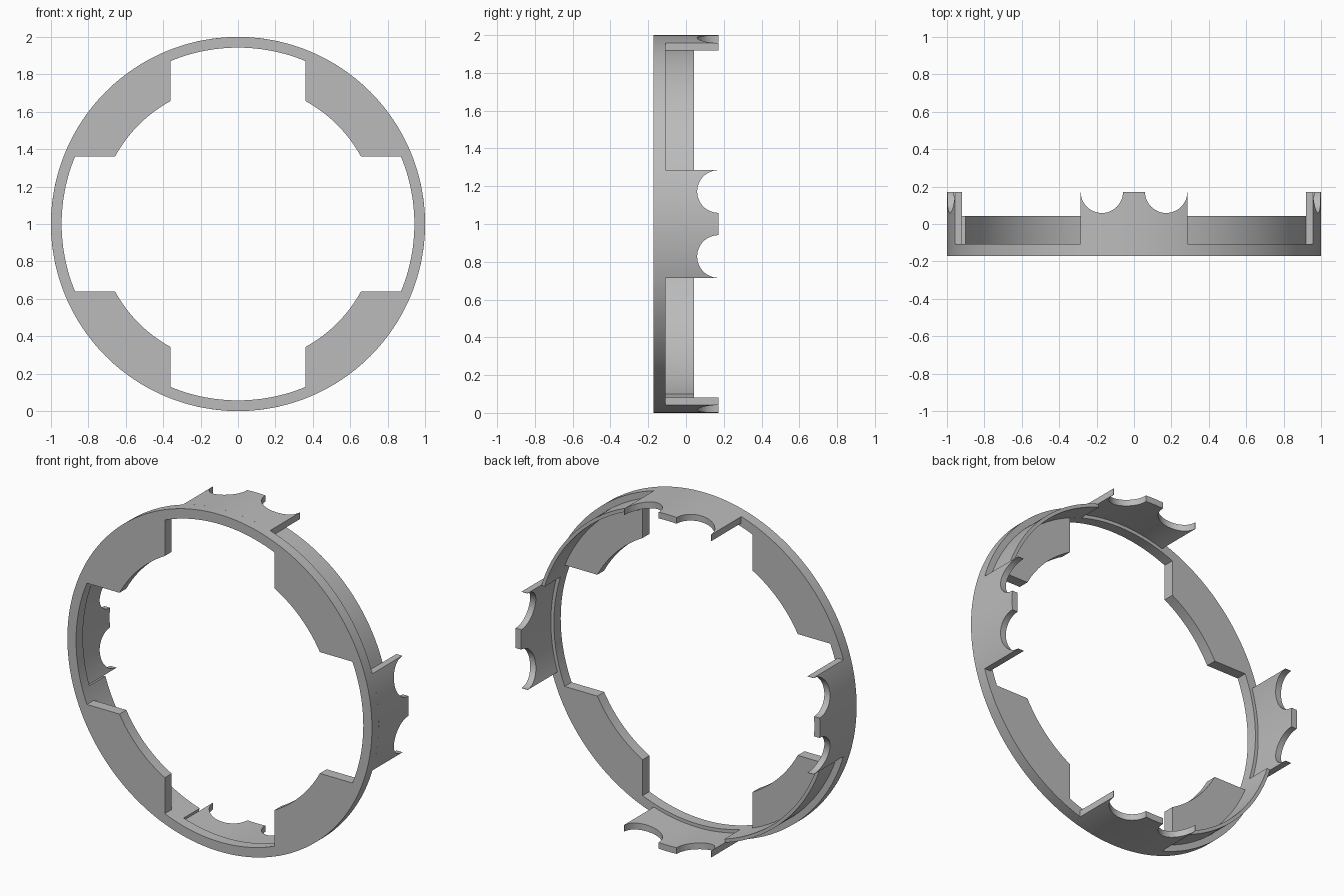
import bpy, bmesh, math
from mathutils import Matrix, Vector

cube = bpy.data.objects.get("Cube")
if cube:
    bpy.data.objects.remove(cube)

R_OUT, R_IN, R_PAD, R_TAB = 1.0, 0.943, 0.75, 0.963
Y_FRONT, Y_STEP, Y_WALL, Y_TIP = -0.172, -0.108, 0.042, 0.172
SLOT = 0.36        # half width of the four openings
TAB = 0.287        # half width of a tab
SCALLOP = 0.113    # radius of the round bites
BITE = 0.172       # offset of each bite from the tab centre

grey = bpy.data.materials.new("grey")
grey.use_nodes = True
grey.diffuse_color = (0.5, 0.5, 0.5, 1)
grey.node_tree.nodes["Principled BSDF"].inputs["Base Color"].default_value = (0.5, 0.5, 0.5, 1)


def sweep(name, sections, closed=False, turn=0.0):
    """Skin four-point sections into a solid, turned about the ring axis."""
    bm = bmesh.new()
    rows = [[bm.verts.new(p) for p in s] for s in sections]
    pairs = list(zip(rows, rows[1:]))
    if closed:
        pairs.append((rows[-1], rows[0]))
    else:
        bm.faces.new(rows[0])
        bm.faces.new(rows[-1])
    for a, b in pairs:
        for i in range(4):
            j = (i + 1) % 4
            bm.faces.new((a[i], a[j], b[j], b[i]))
    bmesh.ops.recalc_face_normals(bm, faces=bm.faces)
    bm.transform(Matrix.Translation((0, 0, 1)) @ Matrix.Rotation(turn, 4, 'Y'))
    mesh = bpy.data.meshes.new(name)
    bm.to_mesh(mesh)
    bm.free()
    obj = bpy.data.objects.new(name, mesh)
    bpy.context.collection.objects.link(obj)
    mesh.materials.append(grey)
    bpy.ops.object.select_all(action='DESELECT')
    obj.select_set(True)
    bpy.context.view_layer.objects.active = obj
    bpy.ops.object.shade_smooth_by_angle(angle=math.radians(25))
    return obj


def section(angle, inner, outer, y0, y1):
    d = Vector((math.sin(angle), 0, math.cos(angle)))
    return [d * r + Vector((0, y, 0))
            for r, y in ((inner, y0), (outer, y0), (outer, y1), (inner, y1))]


# Flat front ring with four inward pads between straight-sided openings
quarter = math.pi / 2
a1, a2 = math.asin(SLOT / R_IN), math.asin(SLOT / R_PAD)
corners = [0, a1, a2, quarter - a2, quarter - a1, quarter]
angles = []
for k in range(4):
    for a, b in zip(corners, corners[1:]):
        angles += [k * quarter + a + (b - a) * i / 12 for i in range(12)]


def inner_radius(a):
    m = max(min(abs(math.sin(a)), abs(math.cos(a))), 0.01)
    return min(R_IN, max(R_PAD, SLOT / m))


sweep("front_ring", [section(a, inner_radius(a), R_OUT, Y_FRONT, Y_STEP) for a in angles],
      closed=True)

# Two thin wall arcs in opposite quadrants
start = math.asin(TAB / R_TAB)
for name, base in (("upper_wall", 0), ("lower_wall", math.pi)):
    steps = [start + (quarter - 2 * start) * i / 40 for i in range(41)]
    sweep(name, [section(a, R_IN, R_TAB, Y_STEP, Y_WALL) for a in steps], turn=base)

# Four curved tabs, each with two round bites in the rear edge
bite = [(BITE - SCALLOP * math.cos(math.pi * i / 24),
         Y_TIP - SCALLOP * math.sin(math.pi * i / 24)) for i in range(25)]
half = [(BITE - SCALLOP) * i / 6 for i in range(6)]
right = [(x, Y_TIP) for x in half] + bite + [(TAB, Y_TIP)]
edge = [(-x, y) for x, y in reversed(right[1:])] + right


def tab_section(x, y):
    zi, zo = math.sqrt(R_TAB ** 2 - x * x), math.sqrt(R_OUT ** 2 - x * x)
    return [(x, Y_STEP, zi), (x, Y_STEP, zo), (x, y, zo), (x, y, zi)]


for k, side in enumerate(("top", "left", "bottom", "right")):
    sweep(side + "_tab", [tab_section(x, y) for x, y in edge], turn=k * quarter)
